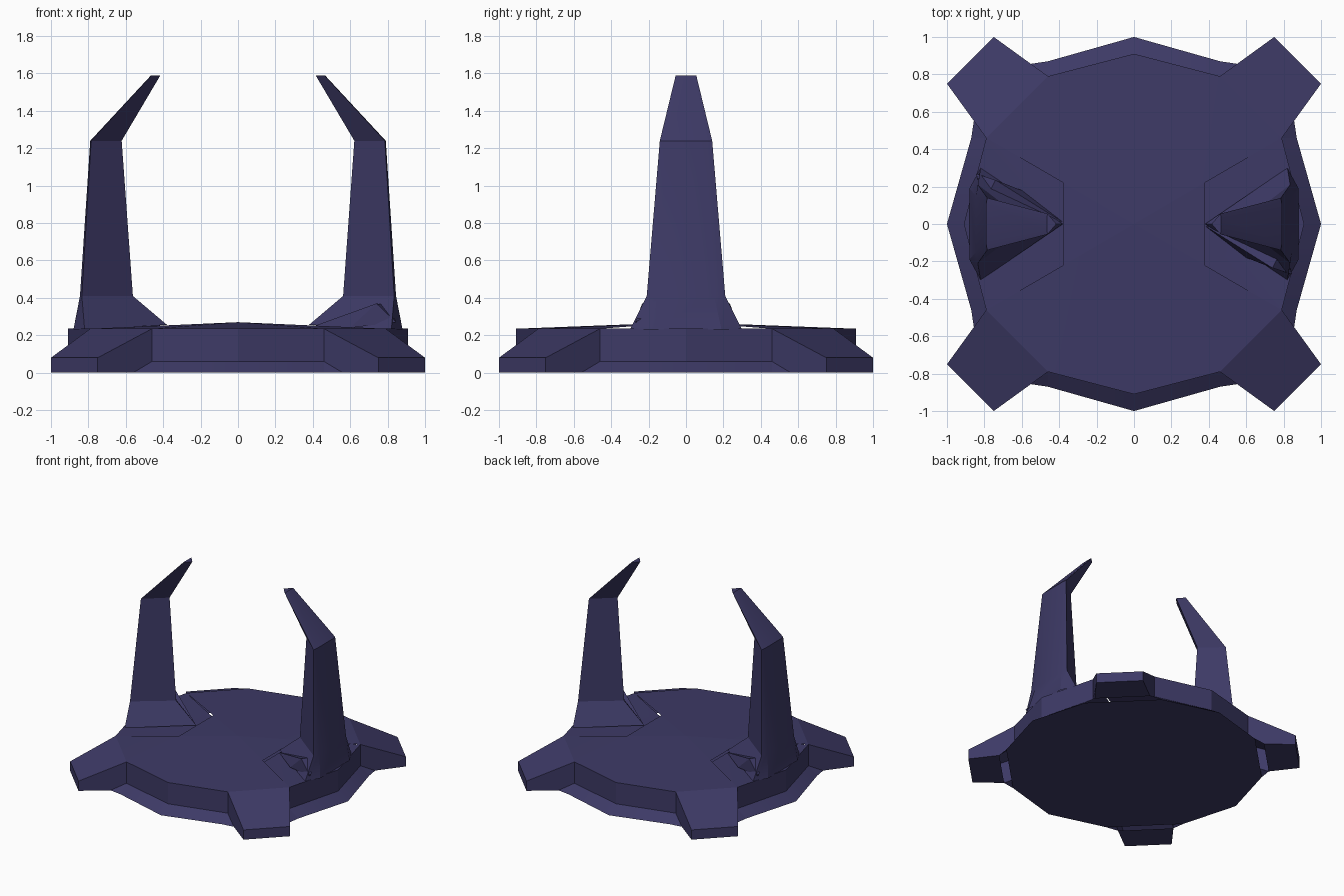
import bpy, math
from mathutils import Matrix

if "Cube" in bpy.data.objects:
    bpy.data.objects.remove(bpy.data.objects["Cube"])

# Single dark indigo material
COLOUR = (0.047, 0.042, 0.133, 1.0)
indigo = bpy.data.materials.new("dark_indigo")
indigo.use_nodes = True
indigo.diffuse_color = COLOUR
bsdf = indigo.node_tree.nodes["Principled BSDF"]
bsdf.inputs["Base Color"].default_value = COLOUR
bsdf.inputs["Roughness"].default_value = 0.7


def add_part(name, verts, faces, turn=0.0):
    """Make a mesh part, turned about z by the given angle in degrees."""
    mesh = bpy.data.meshes.new(name)
    mesh.from_pydata(verts, [], faces)
    mesh.transform(Matrix.Rotation(math.radians(turn), 4, 'Z'))
    mesh.materials.append(indigo)
    mesh.update()
    obj = bpy.data.objects.new(name, mesh)
    bpy.context.collection.objects.link(obj)
    bpy.ops.object.select_all(action='DESELECT')
    obj.select_set(True)
    bpy.context.view_layer.objects.active = obj
    bpy.ops.object.shade_smooth_by_angle(angle=math.radians(20))
    return obj


def ring(points, z):
    """Repeat an outline segment around the four quarters."""
    out = []
    for k in range(4):
        c, s = [(1, 0), (0, 1), (-1, 0), (0, -1)][k]
        out += [(c * x - s * y, s * x + c * y, z) for x, y in points]
    return out


def loft(rings):
    """Join equal rings of points with quads."""
    n = len(rings[0])
    verts = [p for r in rings for p in r]
    faces = [(i * n + j, i * n + (j + 1) % n, (i + 1) * n + (j + 1) % n, (i + 1) * n + j)
             for i in range(len(rings) - 1) for j in range(n)]
    return verts, faces


TOP_Z, PEAK_Z, LIP_Z = 0.235, 0.27, 0.06
RIM = [(0.91, 0.0), (0.79, 0.46), (0.46, 0.79)]
SKIRT = [(1.0, 0.0), (0.87, 0.46), (0.46, 0.87)]

# Floor plate under the base
add_part("bottom_plate", ring(SKIRT, 0.0), [tuple(reversed(range(12)))])

# Upright walls and flared skirt, left open behind each foot
for k in range(4):
    wall = []
    for outline, z in ((RIM, TOP_Z), (RIM, LIP_Z), (SKIRT, 0.0)):
        pts = ring(outline, z)
        wall += [pts[11], pts[0], pts[1]]
    faces = [(a + j, a + 3 + j, a + 4 + j, a + 1 + j) for a in (0, 3) for j in (0, 1)]
    add_part(f"side_wall_{k + 1}", wall, faces, 90 * k)

# Shallow domed deck at the front and back, with the middle wedge of each side
T = 0.48
wedge_z = PEAK_Z + (TOP_Z - PEAK_Z) * T
for name, turn in (("left", 0), ("right", 180)):
    rim = ring(RIM, TOP_Z)
    back = [(0, 0, PEAK_Z)] + rim[1:6]
    add_part("deck_back" if turn == 0 else "deck_front", back,
             [(0, i, i + 1) for i in range(1, 5)], turn)
    add_part(f"deck_wedge_{name}",
             [(0, 0, PEAK_Z), (0.79 * T, -0.46 * T, wedge_z), (0.79 * T, 0.46 * T, wedge_z)],
             [(0, 1, 2)], turn)
    # Sunken floor around the pylon, with a thin raised rim
    add_part(f"pylon_floor_{name}",
             [(0.79 * T, -0.46 * T, TOP_Z), (0.79, -0.46, TOP_Z), (0.885, 0, 0.228),
              (0.79, 0.46, TOP_Z), (0.79 * T, 0.46 * T, TOP_Z), (0.91, 0, TOP_Z)],
             [(0, 1, 2), (0, 2, 4), (4, 2, 3), (1, 5, 2), (2, 5, 3)], turn)

# Four wedge feet on the diagonals
foot_verts = [(0.79, 0.46, TOP_Z), (0.46, 0.79, TOP_Z),
              (1.0, 0.75, 0.08), (0.75, 1.0, 0.08),
              (1.0, 0.75, 0.0), (0.75, 1.0, 0.0),
              (0.855, 0.56, 0.0), (0.56, 0.855, 0.0),
              (0.79, 0.46, LIP_Z), (0.46, 0.79, LIP_Z),
              (0.87, 0.46, 0.0), (0.46, 0.87, 0.0)]
foot_faces = [(0, 2, 3, 1), (2, 4, 5, 3), (0, 8, 6, 4, 2), (1, 3, 5, 7, 9),
              (4, 6, 7, 5), (8, 10, 6), (9, 7, 11)]
for k, name in enumerate(("back_left", "back_right", "front_right", "front_left")):
    add_part(f"foot_{name}", foot_verts, foot_faces, 90 * k)


def pylon_ring(inner, inner_z, corner, half, outer, flat, z):
    """Wedge section: ridge towards the middle, broad bevelled back."""
    return [(inner, 0, inner_z), (corner, -half, z), (outer, -flat, z),
            (outer, flat, z), (corner, half, z)]


# Two tall pylons that bend in towards each other
sections = [(0.38, 0.256, 0.82, 0.30, 0.88, 0.19, 0.23),
            (0.562, 0.41, 0.835, 0.21, 0.845, 0.15, 0.41),
            (0.622, 1.24, 0.785, 0.14, 0.79, 0.11, 1.24),
            (0.415, 1.59, 0.462, 0.055, 0.465, 0.04, 1.59)]
pylon_verts, pylon_faces = loft([pylon_ring(*s) for s in sections])
pylon_faces.append((15, 16, 17, 18, 19))

# Small faceted fin against one flank of each pylon
fin_verts = [(0.38, -0.01, 0.24), (0.74, -0.235, 0.37), (0.845, -0.27, 0.27),
             (0.80, -0.12, 0.36), (0.60, -0.18, 0.24)]
fin_faces = [(0, 4, 1), (4, 2, 1), (1, 2, 3), (0, 1, 3)]
for name, turn in (("left", 0), ("right", 180)):
    add_part(f"pylon_{name}", pylon_verts, pylon_faces, turn)
    add_part(f"pylon_fin_{name}", fin_verts, fin_faces, turn)
